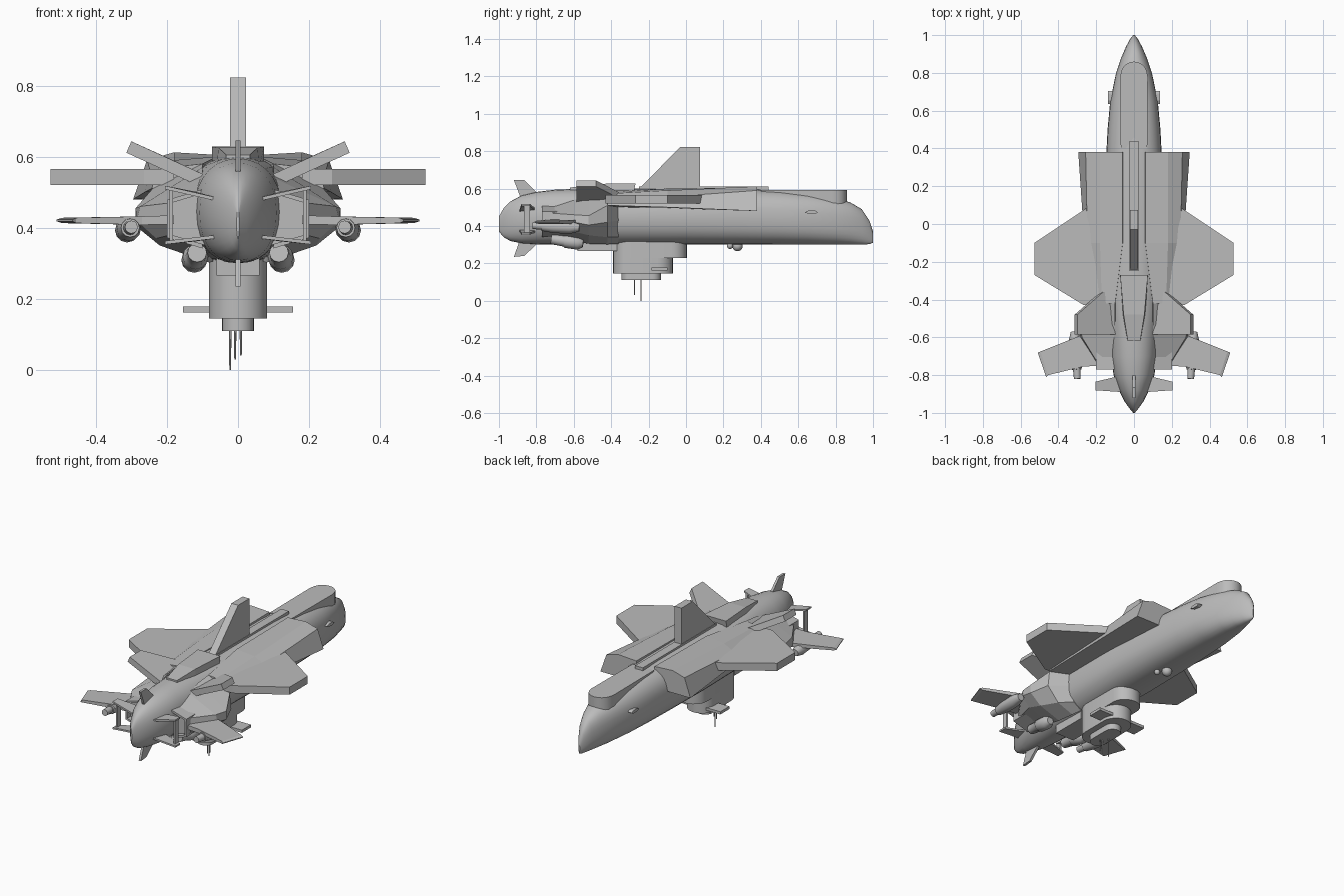
import bpy, bmesh, math
from mathutils import Vector

grey = bpy.data.materials.new("hull grey")
grey.diffuse_color = (0.5, 0.5, 0.5, 1)


def finish(name, bm, smooth=None):
    bmesh.ops.remove_doubles(bm, verts=bm.verts[:], dist=1e-5)
    bmesh.ops.recalc_face_normals(bm, faces=bm.faces[:])
    me = bpy.data.meshes.new(name)
    bm.to_mesh(me)
    bm.free()
    me.materials.append(grey)
    ob = bpy.data.objects.new(name, me)
    bpy.context.collection.objects.link(ob)
    if smooth:
        bpy.ops.object.select_all(action='DESELECT')
        ob.select_set(True)
        bpy.context.view_layer.objects.active = ob
        bpy.ops.object.shade_smooth_by_angle(angle=math.radians(smooth))
    return ob


def loft(name, rings, smooth=None):
    """Skin a list of equal-length closed rings and cap both ends."""
    bm = bmesh.new()
    vs = [[bm.verts.new(p) for p in r] for r in rings]
    n = len(rings[0])
    for a, b in zip(vs, vs[1:]):
        for i in range(n):
            j = (i + 1) % n
            bm.faces.new((a[i], a[j], b[j], b[i]))
    bm.faces.new(vs[0])
    bm.faces.new(vs[-1])
    return finish(name, bm, smooth)


def plate(name, poly, direction):
    """Flat outline extruded both ways along a half-thickness vector."""
    d = Vector(direction)
    return loft(name, [[Vector(p) - d for p in poly], [Vector(p) + d for p in poly]])


def section(y, w, z0, z1, power, n=28):
    """Rounded-box hull section."""
    c, h = (z0 + z1) / 2, (z1 - z0) / 2
    ring = []
    for i in range(n):
        a = 2 * math.pi * i / n
        ca, sa = math.cos(a), math.sin(a)
        ring.append((w * math.copysign(abs(ca) ** (2 / power), ca), y,
                     c + h * math.copysign(abs(sa) ** (2 / power), sa)))
    return ring


def rod(name, a, b, radii, n=12):
    """Round part along a line; radii are (fraction, radius) pairs."""
    a, b = Vector(a), Vector(b)
    q = (b - a).to_track_quat('Z', 'Y')
    loft(name, [[a + (b - a) * t + q @ Vector((r * math.cos(k * 2 * math.pi / n),
                 r * math.sin(k * 2 * math.pi / n), 0)) for k in range(n)]
                for t, r in radii], 35)


def stadium(name, y0, y1, w, z0, z1, n=12):
    """Upright drum stretched along y."""
    pts = []
    for i in range(n + 1):
        a = math.pi * i / n
        pts.append((w * math.cos(a), y1 - w + w * math.sin(a)))
    for i in range(n + 1):
        a = math.pi + math.pi * i / n
        pts.append((w * math.cos(a), y0 + w + w * math.sin(a)))
    loft(name, [[(x, y, z) for x, y in pts] for z in (z0, z1)], 35)


# main hull: y, half width, bottom, top, roundness
hull = [(-1, .004, .37, .45, 2), (-.975, .025, .34, .495, 2), (-.94, .05, .32, .53, 2.1),
        (-.88, .08, .307, .563, 2.2), (-.8, .108, .302, .582, 2.2), (-.7, .122, .3, .594, 2.2),
        (-.55, .13, .3, .6, 2.2), (-.35, .155, .3, .6, 2.3), (0, .16, .3, .6, 2.4),
        (.3, .15, .3, .6, 2.5), (.5, .14, .3, .59, 2.5), (.65, .126, .3, .575, 2.5),
        (.8, .095, .3, .55, 2.5), (.88, .068, .3, .525, 2.4), (.94, .042, .3, .49, 2.3),
        (.98, .02, .303, .43, 2.2), (1, .004, .31, .37, 2)]
loft("hull", [section(*s) for s in hull], 40)

# raised rear deck with a round end
deck = [(-.07, .4), (.07, .4), (.073, .78)]
deck += [(.07 * math.cos(a * math.pi / 10), .79 + .07 * math.sin(a * math.pi / 10)) for a in range(1, 10)]
deck += [(-.073, .78)]
loft("rear_deck", [[(x, y, z) for x, y in deck] for z in (.5, .592)], 35)
plate("spine", [(-.025, -.25, .6), (.025, -.25, .6), (.025, .44, .6), (-.025, .44, .6)], (0, 0, .01))

# tail fin on the back
plate("tail_fin", [(0, -.25, .58), (0, -.25, .6), (0, -.03, .823), (0, .075, .823), (0, .075, .58)], (.022, 0, 0))

# dorsal fairing ahead of the fin, hollow-looking scoop
loft("dorsal_scoop", [
    [(-.035, -.62, .57), (.035, -.62, .57), (.033, -.62, .605), (-.033, -.62, .605)],
    [(-.06, -.48, .57), (.06, -.48, .57), (.055, -.48, .625), (-.055, -.48, .625)],
    [(-.073, -.28, .57), (.073, -.28, .57), (.073, -.27, .628), (-.073, -.27, .628)]])

# nose fins above and below
plate("nose_fin_top", [(0, -.88, .54), (0, -.92, .645), (0, -.865, .645), (0, -.79, .57)], (.007, 0, 0))
plate("nose_fin_bottom", [(0, -.89, .32), (0, -.92, .235), (0, -.865, .24), (0, -.79, .31)], (.007, 0, 0))

# belly turret
stadium("turret_base", -.39, .005, .082, .228, .33)
stadium("turret_drum", -.39, -.07, .082, .145, .24)
stadium("turret_foot", -.345, -.135, .045, .11, .15)
for x, y, z in ((-.022, -.24, 0), (-.008, -.275, .03), (.008, -.275, .04)):
    rod("antenna", (x, y, z), (x, y, .12), [(0, .0025), (1, .0035)], 6)
plate("turret_fins", [(-.155, -.185, .17), (.155, -.185, .17), (.155, -.1, .17), (-.155, -.1, .17)], (0, 0, .008))
plate("belly_block", [(-.06, -.58, .29), (.06, -.58, .29), (.06, -.37, .29), (-.06, -.37, .29)], (0, 0, .025))

for s, side in ((1, "right"), (-1, "left")):
    def m(pts):
        return [(s * x, y, z) for x, y, z in pts]

    # shoulder slab
    loft("shoulder_" + side, [
        m([(.09, -.42, .5), (.243, -.42, .51), (.238, -.42, .525), (.17, -.42, .572), (.1, -.42, .58)]),
        m([(.05, -.1, .495), (.262, -.1, .5), (.246, -.1, .555), (.18, -.1, .59), (.06, -.1, .6)]),
        m([(.05, .38, .48), (.295, .38, .48), (.256, .38, .59), (.18, .38, .612), (.06, .38, .605)])])

    # main wing
    plate("wing_" + side, m([(.18, .12, .5425), (.25, .085, .5425), (.527, -.1, .5425), (.527, -.27, .5425),
                             (.265, -.43, .5425), (.18, -.43, .5425)]), (0, 0, .0225))

    # tilted upper flap
    plate("upper_flap_" + side, m([(.11, -.36, .537), (.17, -.36, .565), (.307, -.48, .627),
                                   (.307, -.585, .627), (.1, -.585, .532)]), (s * -.007, 0, .016))

    # side engine housing with a framed front intake
    loft("engine_housing_" + side, [
        m([(.09, -.74, .35), (.19, -.74, .38), (.195, -.74, .42), (.19, -.74, .47), (.09, -.74, .5)]),
        m([(.09, -.6, .32), (.23, -.6, .37), (.285, -.6, .42), (.275, -.6, .46), (.1, -.6, .54)]),
        m([(.09, -.52, .305), (.22, -.52, .35), (.288, -.52, .405), (.288, -.52, .455), (.1, -.52, .57)]),
        m([(.08, -.42, .302), (.18, -.42, .34), (.25, -.42, .42), (.24, -.42, .51), (.1, -.42, .58)]),
        m([(.07, -.36, .305), (.12, -.36, .34), (.15, -.36, .43), (.14, -.36, .51), (.08, -.36, .57)])])
    for label, a, b in (("top", (.1, .502), (.2, .472)), ("bottom", (.1, .348), (.2, .378)),
                        ("outer", (.193, .375), (.193, .475))):
        plate("intake_lip_" + label + "_" + side,
              m([(a[0], -.77, a[1]), (b[0], -.77, b[1]), (b[0], -.62, b[1]), (a[0], -.62, a[1])]),
              (s * .006, 0, 0) if label == "outer" else (0, 0, .006))

    # front canard, thinning towards the tip
    loft("canard_" + side, [
        m([(.18, -.56, .41), (.18, -.75, .41), (.18, -.75, .435), (.18, -.56, .435)]),
        m([(.27, -.585, .408), (.27, -.755, .408), (.27, -.755, .432), (.27, -.585, .432)]),
        m([(.495, -.675, .413), (.455, -.8, .413), (.455, -.8, .428), (.495, -.675, .428)]),
        m([(.51, -.68, .418), (.465, -.81, .418), (.465, -.81, .423), (.51, -.68, .423)])])

    # box winglets on the nose
    for label, z0, z1 in (("upper", .48, .513), ("lower", .375, .358)):
        plate("nose_winglet_" + label + "_" + side,
              m([(.06, -.8, z0), (.12, -.815, (z0 + z1) / 2), (.205, -.835, z1),
                 (.205, -.88, z1), (.06, -.89, z0)]), (0, 0, .005))
    plate("nose_winglet_strut_" + side,
          m([(.188, -.835, .36), (.188, -.835, .51), (.188, -.865, .51), (.188, -.865, .36)]), (.005, 0, 0))

    # gun pods
    rod("outer_gun_" + side, (s * .3, -.82, .402), (s * .315, -.57, .39),
        [(0, .01), (0, .018), (.2, .02), (.2, .026), (.45, .034), (.8, .034), (1, .02)])
    rod("inner_gun_" + side, (s * .115, -.72, .33), (s * .125, -.55, .305),
        [(0, .018), (0, .027), (.4, .03), (.45, .036), (.85, .036), (1, .02)])

    # small side blister at the rear
    loft("side_blister_" + side, [m([(x, .635, .473), (x, .655, .464), (x, .69, .464), (x, .705, .473),
                                     (x, .69, .482), (x, .655, .482)]) for x in (.1, .138)])

# sensor domes under the belly
for x, y, r in ((.0, .275, .028), (.035, .235, .016)):
    bm = bmesh.new()
    bmesh.ops.create_uvsphere(bm, u_segments=14, v_segments=8, radius=r)
    bmesh.ops.translate(bm, verts=bm.verts[:], vec=(x, y, .293))
    finish("sensor_dome", bm, 60)
